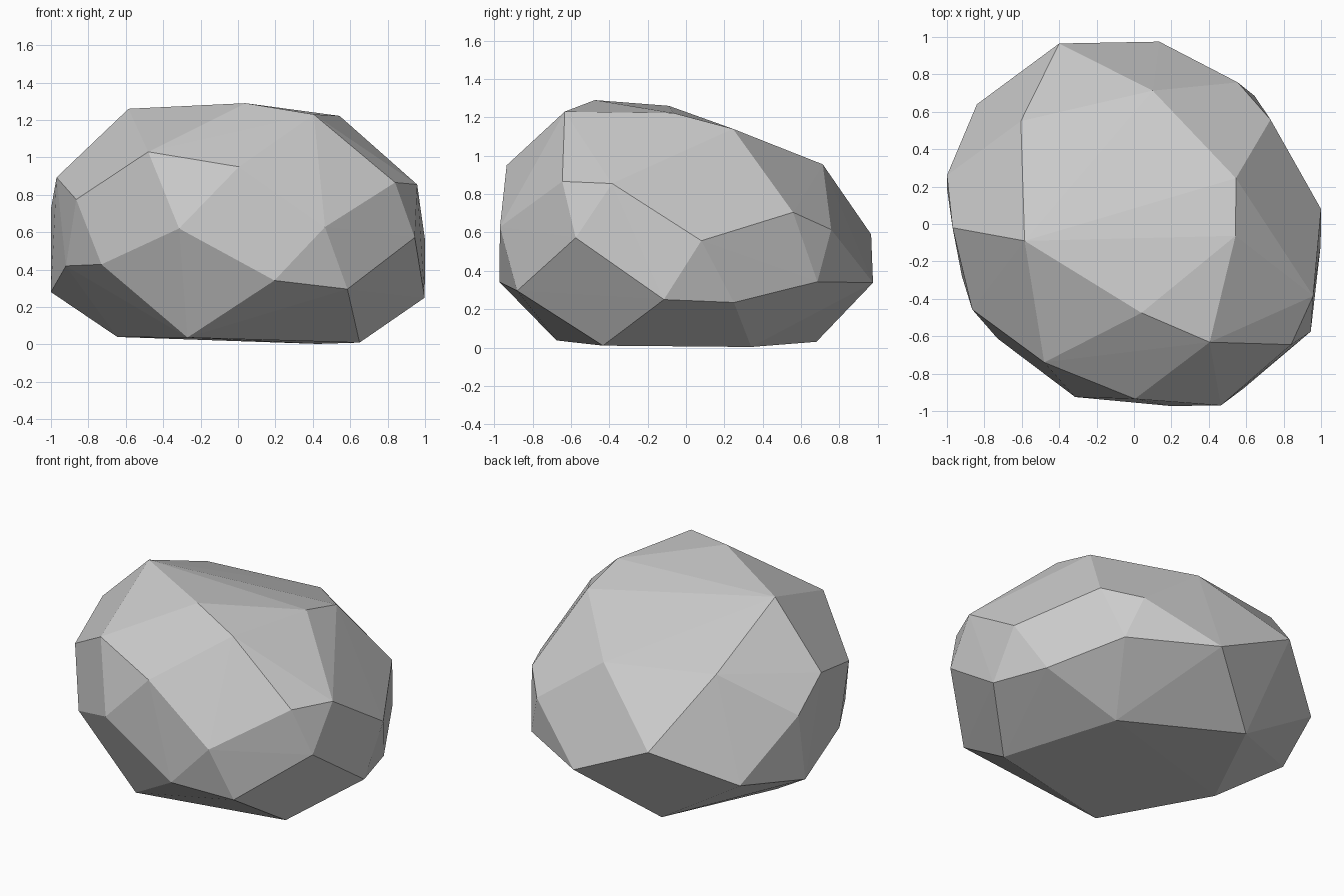
import bpy, bmesh

# Corner points of the faceted boulder, grouped in rings from top to base
crown = [(.04, -.475, 1.29), (-.585, -.09, 1.26), (.405, -.632, 1.23),
         (.543, -.063, 1.222), (.545, .245, 1.14)]
shoulder = [(.10, .713, .955), (-.605, .55, 1.0), (-.97, -.02, .893),
            (-.865, -.457, .775), (-.48, -.74, 1.03), (.005, -.935, .95),
            (.84, -.645, .866), (.958, -.385, .855)]
waist = [(.73, .558, .705), (.555, .757, .615), (-.40, .965, .59),
         (-1.0, .26, .725), (-.315, -.925, .62), (.465, -.97, .628),
         (.945, -.575, .572), (1.0, .08, .557)]
skirt = [(.645, .685, .343), (.135, .975, .338), (-.84, .64, .365),
         (-1.0, .19, .28), (-.92, -.28, .42), (-.73, -.612, .428),
         (.195, -.973, .342), (.585, -.88, .296), (.998, -.115, .25),
         (.885, .25, .235)]
base = [(.65, -.433, .01), (.425, .34, .003), (-.30, .68, .03),
        (-.645, -.02, .04), (-.27, -.675, .037)]

# Wrap the rings in a flat-faced skin
bm = bmesh.new()
for ring in (crown, shoulder, waist, skirt, base):
    for p in ring:
        bm.verts.new(p)
bmesh.ops.convex_hull(bm, input=bm.verts[:])
bmesh.ops.recalc_face_normals(bm, faces=bm.faces[:])

mesh = bpy.data.meshes.new("boulder")
bm.to_mesh(mesh)
bm.free()
boulder = bpy.data.objects.new("boulder", mesh)
bpy.context.collection.objects.link(boulder)
